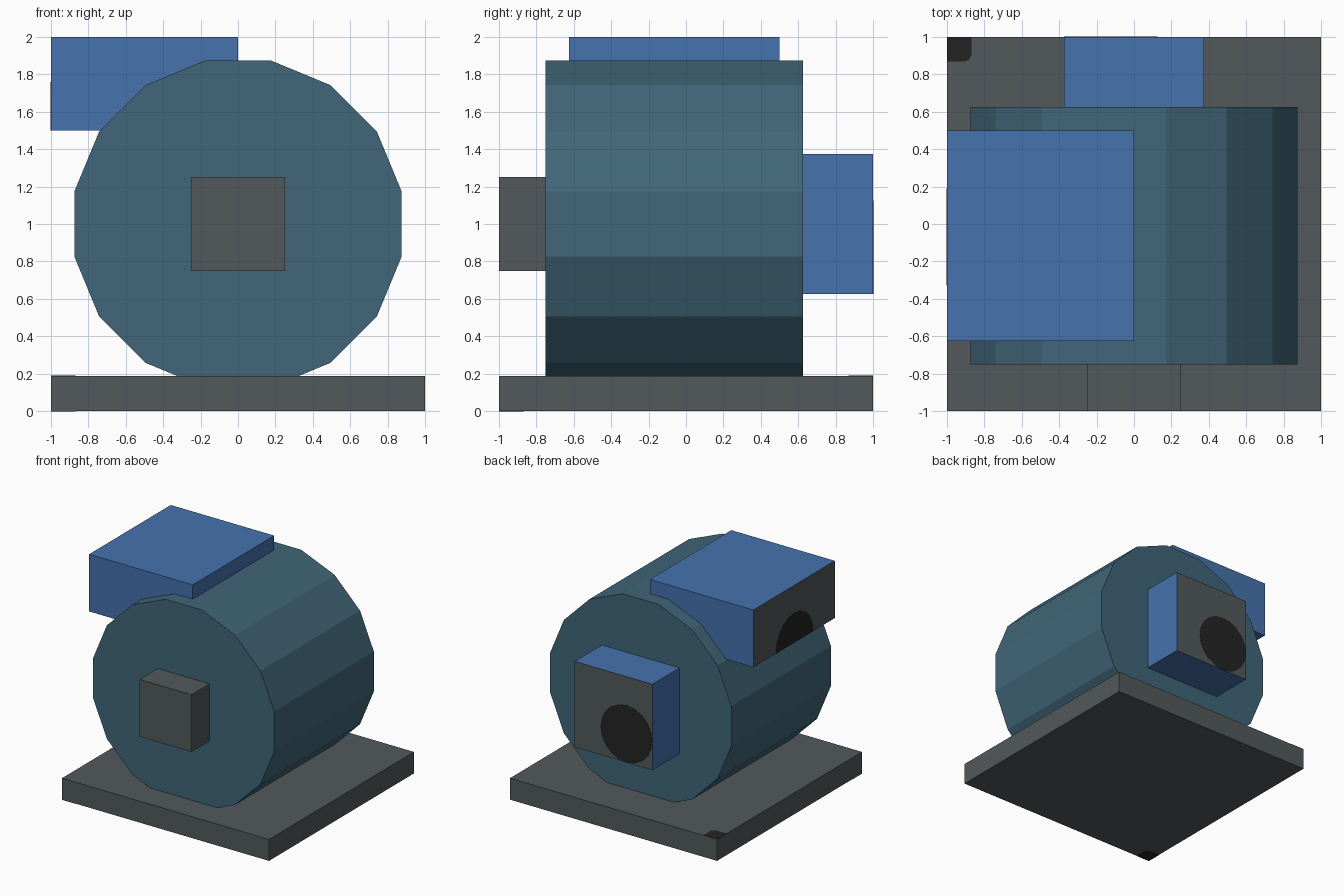
import bpy, bmesh, math
from mathutils import Vector

if "Cube" in bpy.data.objects:
    bpy.data.objects.remove(bpy.data.objects["Cube"])


def linear(c):
    c /= 255
    return c / 12.92 if c <= 0.04045 else ((c + 0.055) / 1.055) ** 2.4


def material(name, r, g, b):
    m = bpy.data.materials.new(name)
    m.diffuse_color = (linear(r), linear(g), linear(b), 1)
    m.use_nodes = True
    m.node_tree.nodes["Principled BSDF"].inputs["Base Color"].default_value = m.diffuse_color
    return m


TEAL = material("teal", 65, 102, 121)
BLUE = material("blue", 70, 114, 174)
GREY = material("grey", 82, 89, 91)
BLACK = material("black", 36, 36, 36)


def finish(name, bm, mats):
    bmesh.ops.recalc_face_normals(bm, faces=bm.faces)
    mesh = bpy.data.meshes.new(name)
    bm.to_mesh(mesh)
    bm.free()
    for m in mats:
        mesh.materials.append(m)
    obj = bpy.data.objects.new(name, mesh)
    bpy.context.collection.objects.link(obj)
    return obj


def box(name, lo, hi, mat, end_dir=None):
    """Box between two corners; the face looking along end_dir is grey."""
    bm = bmesh.new()
    bmesh.ops.create_cube(bm, size=1)
    for v in bm.verts:
        v.co = [(l + h) / 2 + c * (h - l) for l, h, c in zip(lo, hi, v.co)]
    bm.normal_update()
    if end_dir:
        for f in bm.faces:
            f.material_index = int(f.normal.dot(Vector(end_dir)) > 0.9)
    return finish(name, bm, [mat, GREY])


def prism(name, outline, depth, mat):
    """Extrude a closed outline along a vector."""
    bm = bmesh.new()
    face = bm.faces.new([bm.verts.new(p) for p in outline])
    ext = bmesh.ops.extrude_face_region(bm, geom=[face], use_keep_orig=True)
    verts = [g for g in ext["geom"] if isinstance(g, bmesh.types.BMVert)]
    bmesh.ops.translate(bm, verts=verts, vec=depth)
    return finish(name, bm, [mat])


def ring(radius, sides, turn=0.0, sweep=2 * math.pi):
    return [(radius * math.cos(turn + sweep * i / sides),
             radius * math.sin(turn + sweep * i / sides)) for i in range(sides)]


# Base slab
box("base", (-1, -1, 0), (1, 1, 0.1875), GREY)

# Sixteen-sided drum with a flat facet on top
R = 0.875 / math.cos(math.pi / 16)
prism("drum", [(x, -0.75, 1 + z) for x, z in ring(R, 16, math.pi / 16)],
      (0, 1.375, 0), TEAL)

# Shaft at the front, port at the back, side duct at the top
box("shaft", (-0.25, -1, 0.75), (0.25, -0.7, 1.25), GREY)
box("rear_port", (-0.375, 0.6, 0.625), (0.375, 1, 1.375), BLUE, (0, 1, 0))
box("top_duct", (-1, -0.625, 1.5), (0, 0.5, 2), BLUE, (-1, 0, 0))

# Round dark opening on the rear port
T = 0.002
prism("rear_opening", [(-0.125 + x, 1, 0.875 + z) for x, z in ring(0.25, 20)],
      (0, T, 0), BLACK)

# Half-round dark opening on the duct end
half = ring(0.26, 10, 0, math.pi) + [(-0.26, 0)]
prism("duct_opening", [(-1, -0.07 + y, 1.5 + z) for y, z in half],
      (-T, 0, 0), BLACK)

# Dark corner marks on the base, above and below
corner = [(0, 0), (0.13, 0), (0.13, 0.1), (0.12, 0.12), (0.1, 0.13), (0, 0.13)]
prism("corner_mark_top", [(-1 + x, 1 - y, 0.1875) for x, y in corner],
      (0, 0, T), BLACK)
prism("corner_mark_bottom", [(-1 + x, -1 + y, 0) for x, y in corner],
      (0, 0, -T), BLACK)
